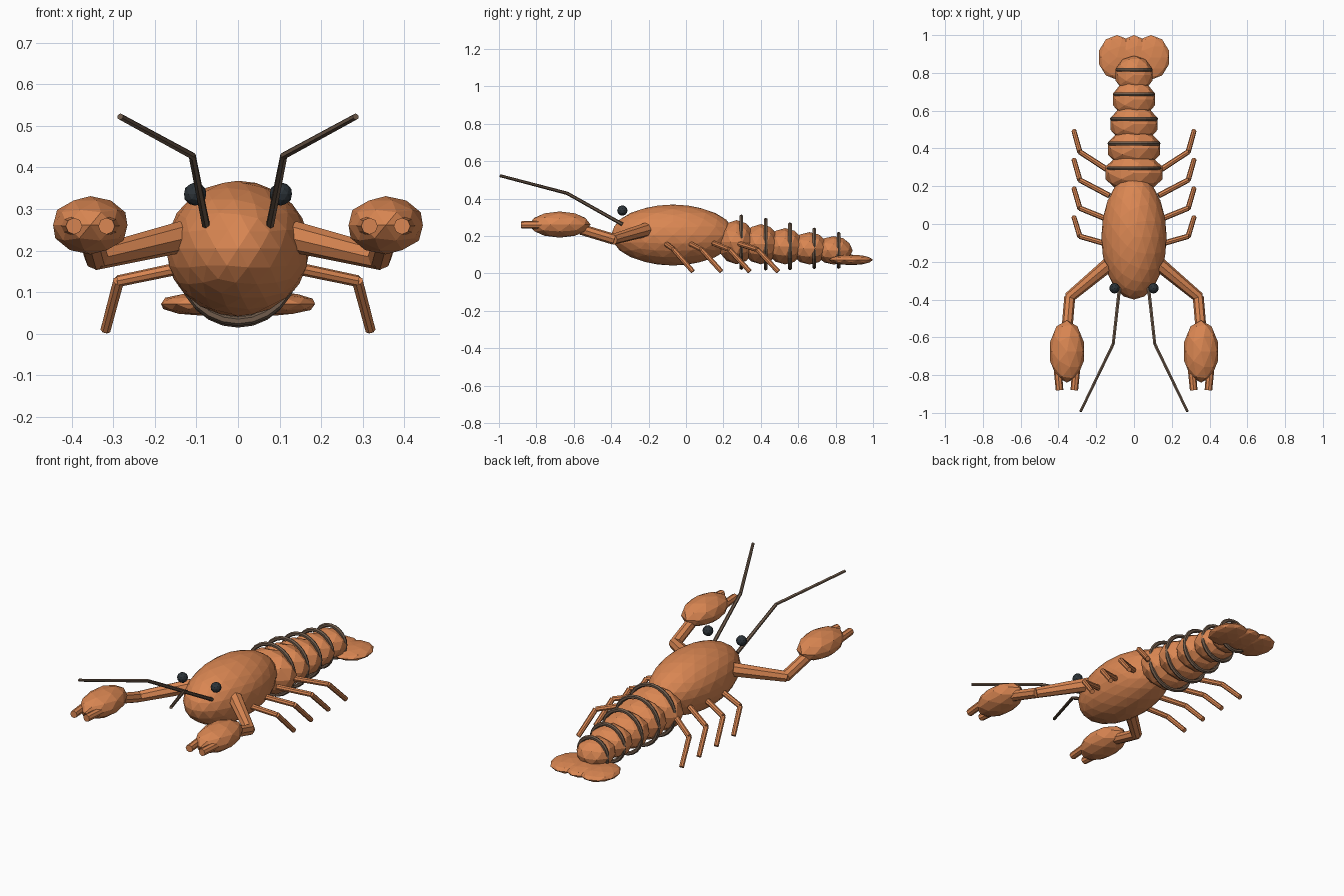
import bpy
from math import radians
from mathutils import Vector

if "Cube" in bpy.data.objects:
    bpy.data.objects.remove(bpy.data.objects["Cube"])


def material(name, colour):
    m = bpy.data.materials.new(name)
    m.diffuse_color = (*colour, 1)
    m.use_nodes = True
    m.node_tree.nodes["Principled BSDF"].inputs["Base Color"].default_value = m.diffuse_color
    return m


SHELL = material("orange_shell", (0.70, 0.24, 0.085))
BROWN = material("brown_trim", (0.16, 0.105, 0.07))
DARK = material("dark_eye", (0.025, 0.033, 0.04))


def finish(name, mat):
    ob = bpy.context.object
    ob.name = name
    ob.data.materials.append(mat)
    return ob


def blob(name, loc, scale, mat=SHELL, subdiv=2):
    bpy.ops.mesh.primitive_ico_sphere_add(subdivisions=subdiv, radius=1, location=loc)
    ob = finish(name, mat)
    ob.scale = scale
    return ob


def rod(name, a, b, r1, r2=None, mat=SHELL, sides=8):
    a, b = Vector(a), Vector(b)
    d = b - a
    bpy.ops.mesh.primitive_cone_add(vertices=sides, radius1=r1, radius2=r2 or r1,
                                    depth=d.length, location=(a + b) / 2)
    ob = finish(name, mat)
    ob.rotation_euler = d.to_track_quat('Z', 'Y').to_euler()
    return ob


def chain(name, points, radii, mat=SHELL, sides=8):
    for i in range(len(points) - 1):
        rod(f"{name}_{i + 1}", points[i], points[i + 1], radii[i], radii[i + 1], mat, sides)


# carapace
blob("carapace", (0, -0.07, 0.205), (0.173, 0.33, 0.163), subdiv=3)

# tail segments with a band around each
for i in range(5):
    y, z = 0.27 + 0.13 * i, 0.167 - 0.011 * i
    blob(f"tail_segment_{i + 1}", (0, y, z),
         (0.16 - 0.0145 * i, 0.105 - 0.001 * i, 0.118 - 0.0105 * i))
    r = (0.137, 0.130, 0.117, 0.100, 0.088)[i]
    bpy.ops.mesh.primitive_torus_add(location=(0, y + 0.026, z), rotation=(radians(90), 0, 0),
                                     major_radius=r, minor_radius=0.011,
                                     major_segments=24, minor_segments=6)
    finish(f"tail_band_{i + 1}", BROWN)

# tail fan
blob("tail_fan_middle", (0, 0.885, 0.072), (0.09, 0.115, 0.028))
for s, side in ((-1, "left"), (1, "right")):
    blob(f"tail_fan_{side}", (s * 0.09, 0.882, 0.072), (0.1, 0.118, 0.028))

    # eyes and antennae
    blob(f"eye_{side}", (s * 0.103, -0.34, 0.336), (0.028, 0.028, 0.028), DARK)
    chain(f"antenna_{side}", [(s * 0.077, -0.34, 0.262), (s * 0.11, -0.635, 0.428),
                              (s * 0.283, -0.993, 0.522)], [0.01, 0.009, 0.008], BROWN, 6)

    # arms and claws
    rod(f"upper_arm_{side}", (s * 0.135, -0.215, 0.233), (s * 0.345, -0.39, 0.182), 0.038, 0.029)
    rod(f"forearm_{side}", (s * 0.34, -0.385, 0.182), (s * 0.355, -0.56, 0.235), 0.029)
    blob(f"claw_{side}", (s * 0.355, -0.675, 0.261), (0.094, 0.165, 0.07))
    for k, part in ((-1, "inner"), (1, "outer")):
        rod(f"claw_finger_{part}_{side}", (s * 0.355 + s * k * 0.053, -0.72, 0.26),
            (s * 0.355 + s * k * 0.039, -0.88, 0.259), 0.022, 0.02)

    # walking legs
    for i in range(4):
        chain(f"leg_{i + 1}_{side}",
              [(s * 0.13, -0.11 + 0.13 * i, 0.16), (s * 0.287, -0.065 + 0.149 * i, 0.127),
               (s * 0.318, 0.037 + 0.152 * i, 0.01)], [0.015, 0.014, 0.013])
